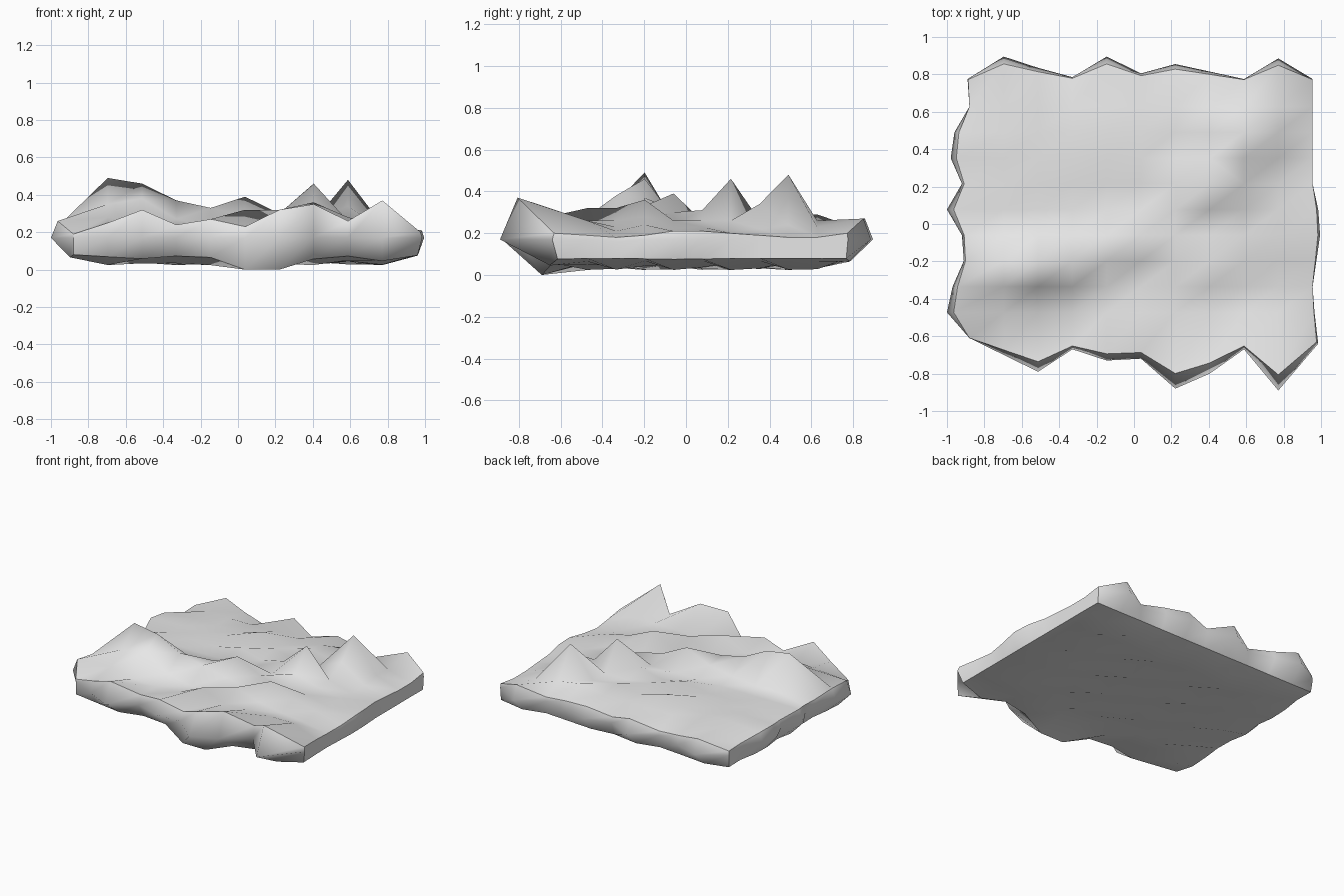
import bpy
import bmesh
import math

cube = bpy.data.objects.get("Cube")
if cube:
    bpy.data.objects.remove(cube, do_unlink=True)

LAST = 10                      # cells along each side
STEP_X, STEP_Y = 0.1835, 0.1375
LEFT, FRONT = -0.88, -0.61
GROUND = 26

# Outward push of each rim point, in hundredths
push = {
    "front": [0, 9, 18, 6, 12, 11, 27, 19, 6, 28, 3],
    "back": [1, 13, 7, 2, 13, 4, 9, 5, 1, 12, 1],
    "left": [0, 12, 9, 3, 4, 12, 4, 10, 8, 0, 1],
    "right": [3, 1, 0, 2, 4, 3, 0, 0, 0, 0, 0],
}
# Height of each upper rim point, in hundredths
rim = {
    "front": [19, 25, 32, 24, 27, 23, 32, 35, 26, 37, 20],
    "back": [20, 27, 23, 20, 27, 21, 25, 23, 20, 27, 20],
    "left": [19, 26, 25, 21, 22, 26, 22, 25, 24, 20, 20],
    "right": [20, 19, 18, 19, 21, 21, 20, 19, 18, 18, 20],
}
# Hills and hollows inside the rim: (column, row): height in hundredths
hills = {
    (1, 3): 49, (2, 3): 46, (3, 3): 37, (4, 3): 33, (1, 2): 35, (2, 2): 38,
    (1, 1): 28, (2, 1): 24, (3, 1): 23, (3, 2): 27, (4, 2): 23, (5, 2): 23,
    (5, 4): 39, (4, 4): 31, (6, 4): 30, (5, 3): 29, (6, 3): 26,
    (7, 3): 36, (8, 3): 28, (6, 2): 32, (5, 1): 32, (6, 1): 25, (4, 1): 24,
    (7, 6): 46, (7, 5): 31, (7, 4): 24, (6, 6): 30, (8, 6): 26, (9, 6): 21,
    (8, 8): 48, (8, 7): 34, (9, 8): 24, (9, 7): 22, (9, 9): 23, (3, 4): 28,
    (4, 6): 30, (5, 7): 29, (4, 8): 31, (6, 8): 29, (7, 9): 29, (3, 7): 29,
    (9, 2): 21, (8, 2): 23, (9, 4): 22, (9, 5): 23, (9, 3): 24,
}


def sides_of(i, j):
    """Sides of the slab that a grid point lies on, with its place along them."""
    found = []
    if i == 0:
        found.append(("left", j, -1, 0))
    if i == LAST:
        found.append(("right", j, 1, 0))
    if j == 0:
        found.append(("front", i, 0, -1))
    if j == LAST:
        found.append(("back", i, 0, 1))
    return found


def place(i, j, bulge):
    """Plan position of a grid point and how far its rim is pushed."""
    x, y, total = LEFT + STEP_X * i, FRONT + STEP_Y * j, 0
    for side, k, dx, dy in sides_of(i, j):
        amount = push[side][k] / 100
        x += dx * amount * bulge
        y += dy * amount * bulge
        total = max(total, amount)
    return x, y, total


def top_point(i, j):
    x, y, _ = place(i, j, 0.7)
    sides = sides_of(i, j)
    if sides:
        side, k = sides[0][:2]
        return x, y, rim[side][k] / 100
    return x, y, hills.get((i, j), GROUND) / 100


def middle_point(i, j):
    x, y, _ = place(i, j, 1)
    return x, y, min(0.17, top_point(i, j)[2] - 0.02)


def bottom_point(i, j):
    x, y, amount = place(i, j, 0.15)
    if j == 0 and i in (5, 6):           # spur that touches the ground
        return x, FRONT - 0.08, 0
    if sides_of(i, j):
        return x, y, 0.08 - 0.12 * amount
    return x, y, 0.046 + 0.022 * math.sin(i * 2 + j * 3)


# Terrain slab: top sheet, underside sheet and a folded wall between them
bm = bmesh.new()
cells = [(i, j) for i in range(LAST + 1) for j in range(LAST + 1)]
top = {c: bm.verts.new(top_point(*c)) for c in cells}
under = {c: bm.verts.new(bottom_point(*c)) for c in cells}
middle = {c: bm.verts.new(middle_point(*c)) for c in cells if sides_of(*c)}

for i in range(LAST):
    for j in range(LAST):
        ring = [(i, j), (i + 1, j), (i + 1, j + 1), (i, j + 1)]
        bm.faces.new([top[c] for c in ring])
        bm.faces.new([under[c] for c in reversed(ring)])

loop = [(k, 0) for k in range(LAST)] + [(LAST, k) for k in range(LAST)]
loop += [(LAST - k, LAST) for k in range(LAST)] + [(0, LAST - k) for k in range(LAST)]
for a, b in zip(loop, loop[1:] + loop[:1]):
    for low, high in ((under, middle), (middle, top)):
        bm.faces.new([low[a], low[b], high[b], high[a]])
bmesh.ops.recalc_face_normals(bm, faces=bm.faces)

# Smooth sheets and walls that meet in sharp rims and corners
for face in bm.faces:
    face.smooth = True
for a, b in zip(loop, loop[1:] + loop[:1]):
    for sheet in (top, under):
        bm.edges.get((sheet[a], sheet[b])).smooth = False
for corner in ((0, 0), (LAST, 0), (LAST, LAST), (0, LAST)):
    for sheet in (top, under):
        bm.edges.get((sheet[corner], middle[corner])).smooth = False

mesh = bpy.data.meshes.new("terrain_slab")
bm.to_mesh(mesh)
bm.free()
terrain = bpy.data.objects.new("terrain_slab", mesh)
bpy.context.collection.objects.link(terrain)

# Plain grey rock
rock = bpy.data.materials.new("light_grey_rock")
rock.use_nodes = True
colour = (0.8, 0.8, 0.8, 1)
rock.diffuse_color = colour
rock.node_tree.nodes["Principled BSDF"].inputs["Base Color"].default_value = colour
mesh.materials.append(rock)
